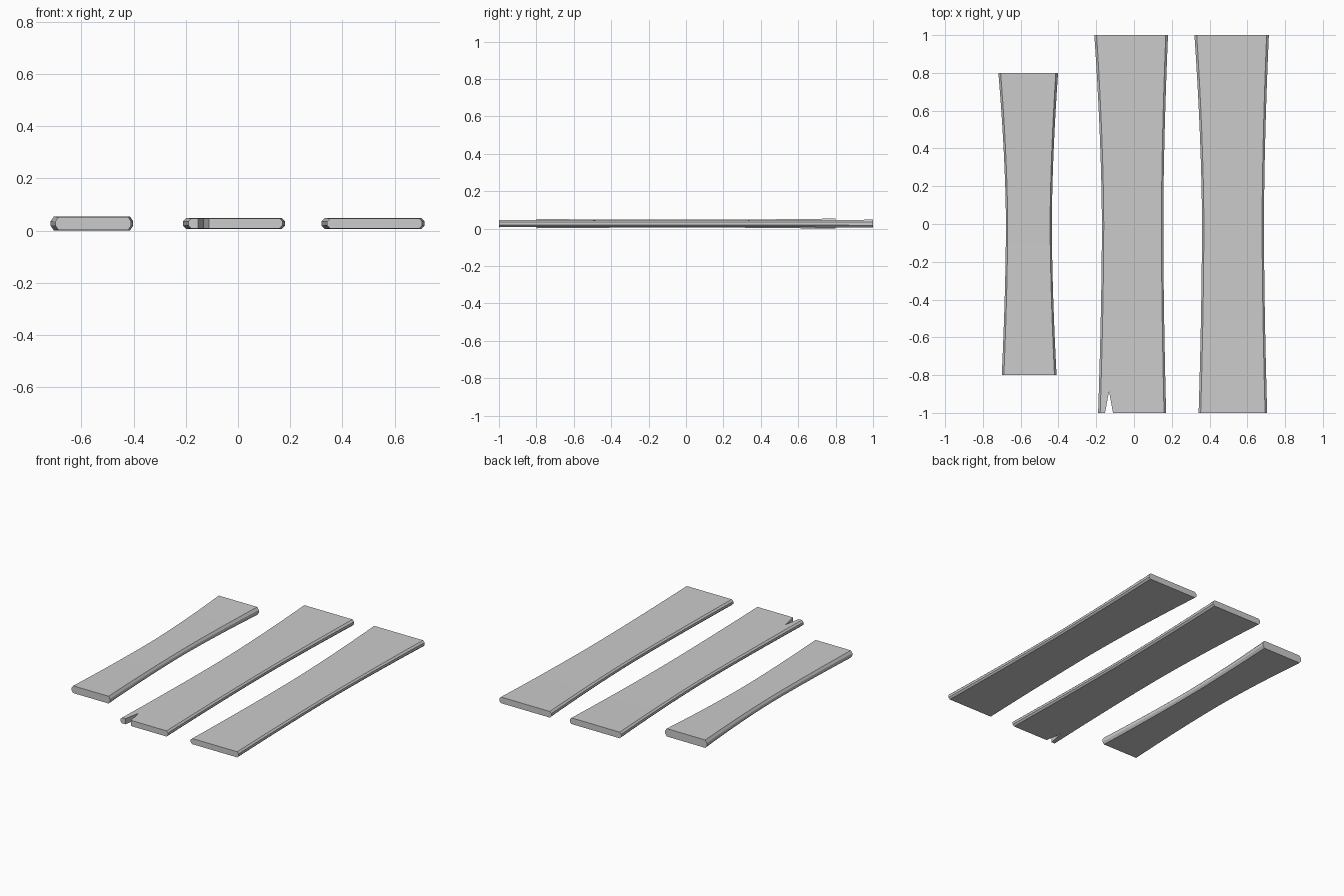
import bpy, bmesh

if "Cube" in bpy.data.objects:
    bpy.data.objects.remove(bpy.data.objects["Cube"])

ZC = 0.027   # shared mid height of the planks
STEPS = 16   # sections along each plank


def mesh_object(name, bm):
    bmesh.ops.recalc_face_normals(bm, faces=bm.faces)
    mesh = bpy.data.meshes.new(name)
    bm.to_mesh(mesh)
    bm.free()
    obj = bpy.data.objects.new(name, mesh)
    bpy.context.collection.objects.link(obj)
    return obj


def loft(bm, rings):
    loops = [[bm.verts.new(p) for p in ring] for ring in rings]
    n = len(loops[0])
    for a, b in zip(loops, loops[1:]):
        for i in range(n):
            j = (i + 1) % n
            bm.faces.new((a[i], a[j], b[j], b[i]))
    bm.faces.new(loops[0])
    bm.faces.new(loops[-1])


def plank(name, half, thick, front, mid, back):
    """Waisted board; front, mid and back are (left x, right x)."""
    rings = []
    for k in range(STEPS + 1):
        t = 2 * k / STEPS - 1
        end = front if t < 0 else back
        f = abs(t) ** 1.7
        l, r = (m + (e - m) * f for m, e in zip(mid, end))
        s = (r - l) / (back[1] - back[0])
        h, c, d = thick / 2 * s, 0.012 * s, 0.009 * s
        rings.append([(x, t * half, ZC + z) for x, z in (
            (l + c, -h), (r - c, -h), (r, -d), (r, d),
            (r - c, h), (l + c, h), (l, d), (l, -d))])
    bm = bmesh.new()
    loft(bm, rings)
    return mesh_object(name, bm)


# Three boards, the left one shorter and thicker
plank("short_plank", 0.8, 0.054, (-0.70, -0.41), (-0.678, -0.435), (-0.718, -0.402))
notched = plank("notched_plank", 1.0, 0.042, (-0.19, 0.17), (-0.17, 0.155), (-0.21, 0.18))
plank("long_plank", 1.0, 0.042, (0.342, 0.705), (0.36, 0.688), (0.32, 0.714))

# Split in the front end of the middle board
bm = bmesh.new()
loft(bm, [[(-0.159, -1.03, z), (-0.106, -1.03, z), (-0.132, -0.885, z)]
          for z in (-0.1, 0.2)])
cutter = mesh_object("split_cutter", bm)
cutter.hide_render = True
cut = notched.modifiers.new("split", 'BOOLEAN')
cut.operation = 'DIFFERENCE'
cut.solver = 'EXACT'
cut.object = cutter
bpy.context.view_layer.objects.active = notched
bpy.ops.object.modifier_apply(modifier=cut.name)
bpy.data.objects.remove(cutter)
